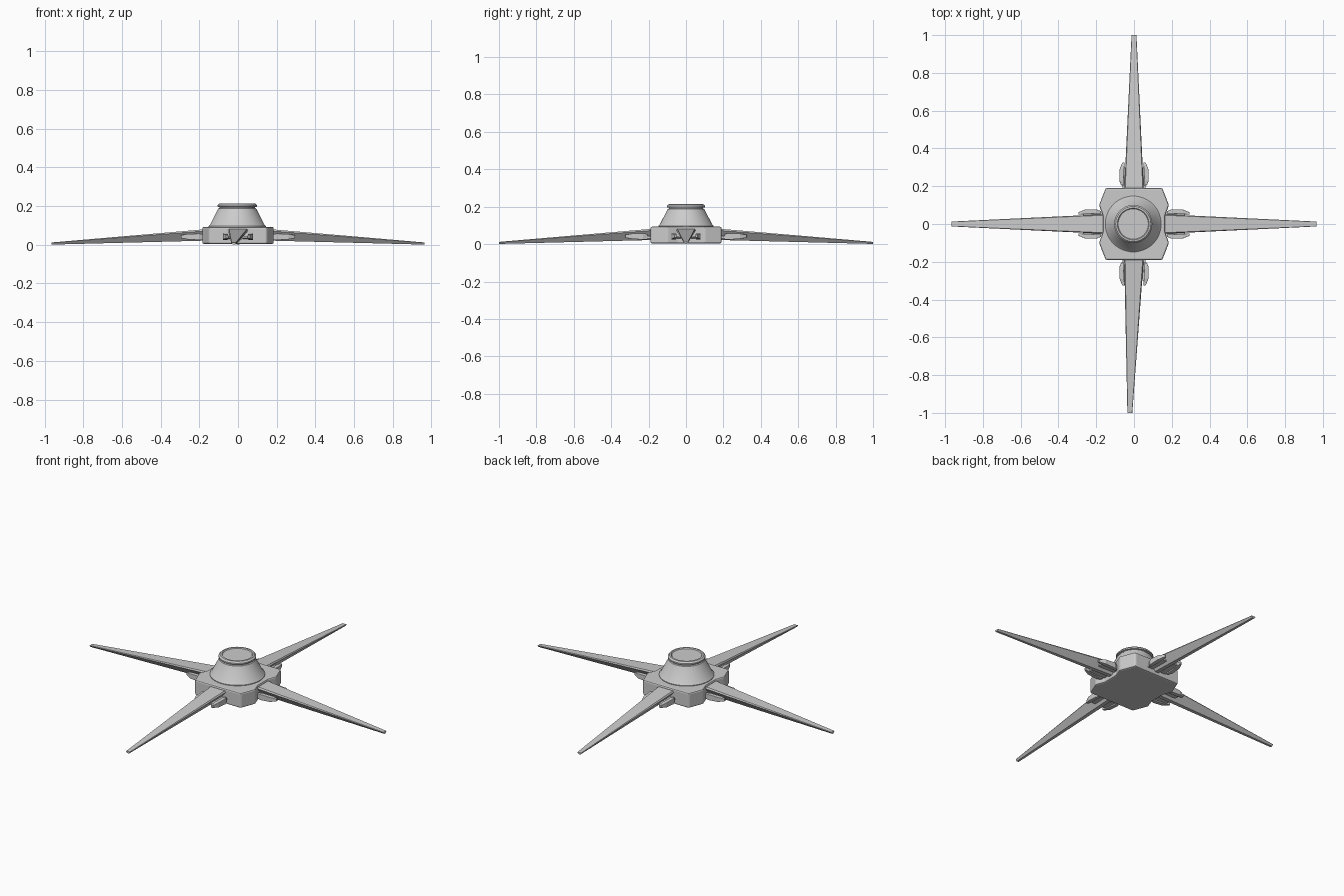
import bpy, bmesh, math
from mathutils import Matrix, Vector

if "Cube" in bpy.data.objects:
    bpy.data.objects.remove(bpy.data.objects["Cube"])


def make(name, verts, faces, bevel=0.0, smooth=False):
    me = bpy.data.meshes.new(name)
    me.from_pydata(verts, [], faces)
    bm = bmesh.new()
    bm.from_mesh(me)
    bmesh.ops.recalc_face_normals(bm, faces=bm.faces)
    bm.to_mesh(me)
    bm.free()
    ob = bpy.data.objects.new(name, me)
    bpy.context.collection.objects.link(ob)
    if bevel:
        m = ob.modifiers.new("bevel", "BEVEL")
        m.width, m.segments, m.limit_method = bevel, 2, "ANGLE"
    if smooth:
        bpy.context.view_layer.objects.active = ob
        ob.select_set(True)
        bpy.ops.object.shade_smooth_by_angle(angle=math.radians(30))
        ob.select_set(False)
    return ob


def loft(name, rings, mat=Matrix(), **kw):
    """Closed solid through equal-length rings of points."""
    n = len(rings[0])
    verts = [mat @ Vector(p) for r in rings for p in r]
    faces = [(k*n + i, k*n + (i+1) % n, (k+1)*n + (i+1) % n, (k+1)*n + i)
             for k in range(len(rings)-1) for i in range(n)]
    faces += [tuple(range(n)), tuple(range((len(rings)-1)*n, len(rings)*n))]
    return make(name, verts, faces, **kw)


# Hub: faceted block, slightly notched where the side legs enter
quarter = [(0.165, 0.045), (0.185, 0.10), (0.15, 0.19)]
outline = (quarter + [(-x, y) for x, y in reversed(quarter)]
           + [(-x, -y) for x, y in quarter] + [(x, -y) for x, y in reversed(quarter)])
loft("hub", [[(x, y, z) for x, y in outline] for z in (0.004, 0.093)], bevel=0.008)

# Turret: turned cone with a lipped cap and recessed top
profile = [(0.148, 0.088), (0.148, 0.097), (0.14, 0.105), (0.098, 0.187),
           (0.092, 0.19), (0.092, 0.195), (0.101, 0.197), (0.101, 0.205),
           (0.093, 0.213), (0.084, 0.214), (0.08, 0.209)]
SEG = 48
loft("turret", [[(r*math.cos(2*math.pi*i/SEG) - 0.004, r*math.sin(2*math.pi*i/SEG), z)
                 for i in range(SEG)] for r, z in profile], smooth=True)


def leg_ring(x, y, top, bot, zt, zb):
    lip = zt - (zt - zb)*0.15
    return [(x, y-top*0.9, zt), (x, y+top*0.9, zt), (x, y+top, lip),
            (x, y+bot, zb), (x, y-bot, zb), (x, y-top, lip)]


def bracket_ring(x, s, inner, outer, z0, z1):
    return [(x, s*inner, z0), (x, s*outer, z0), (x, s*outer, z1), (x, s*inner, z1)]


# Four tapered legs: name, turn, root, tip distance, tip sideways offset
for name, turn, root, tip, off in (("right", 0, 0.15, 0.965, 0.0), ("back", 90, 0.18, 1.0, 0.0),
                                   ("left", 180, 0.15, 0.965, 0.0), ("front", 270, 0.18, 1.0, -0.022)):
    mat = Matrix.Rotation(math.radians(turn), 4, "Z")
    loft(name + "_leg", [leg_ring(root, 0, 0.052, 0.012, 0.082, 0.022),
                         leg_ring(tip, off, 0.013, 0.006, 0.012, 0.001)], mat)
    # Hinge brackets either side of the leg root
    for s, side in ((1, "a"), (-1, "b")):
        b = root + 0.01
        loft(f"{name}_bracket_{side}",
             [bracket_ring(b + 0.015, s, 0.055, 0.068, 0.024, 0.054),
              bracket_ring(b + 0.04, s, 0.055, 0.078, 0.024, 0.058),
              bracket_ring(b + 0.10, s, 0.052, 0.076, 0.028, 0.056),
              bracket_ring(b + 0.135, s, 0.050, 0.062, 0.034, 0.050)], mat, bevel=0.002)
        loft(f"{name}_bracket_arm_{side}",
             [bracket_ring(b - 0.02, s, 0.03, 0.06, 0.03, 0.042),
              bracket_ring(b + 0.11, s, 0.02, 0.06, 0.034, 0.044)], mat)
